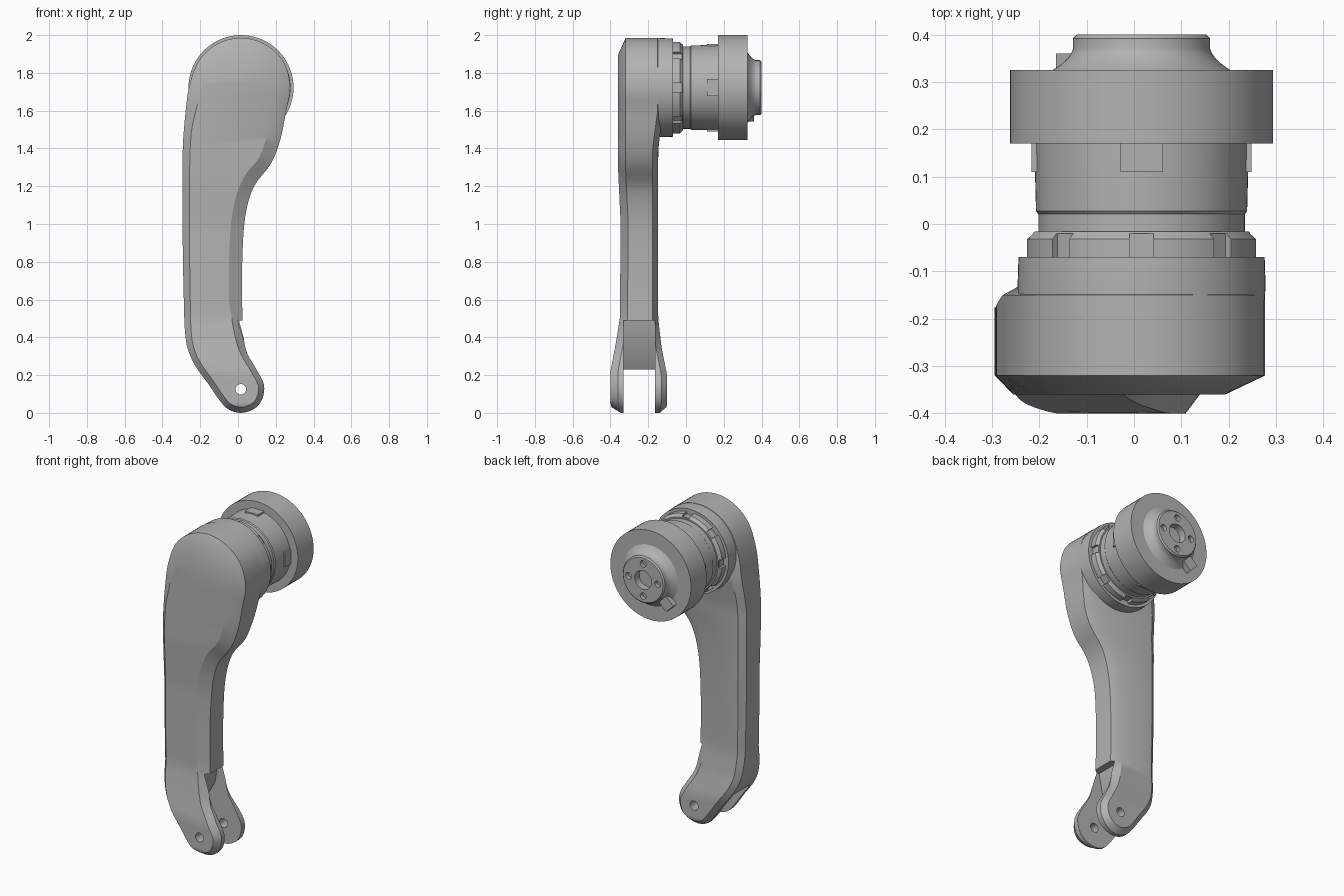
import bpy, bmesh, math
from mathutils import Matrix, Vector

if "Cube" in bpy.data.objects:
    bpy.data.objects.remove(bpy.data.objects["Cube"], do_unlink=True)

grey = bpy.data.materials.new("mid grey")
grey.use_nodes = True
grey.diffuse_color = (0.45, 0.45, 0.45, 1)
grey.node_tree.nodes["Principled BSDF"].inputs["Base Color"].default_value = grey.diffuse_color

AXIS = Vector((0.016, 0, 1.722))   # motor axis, running along y
PIN = Vector((0.015, 0, 0.125))    # pivot hole in the fork


def finish(bm, name):
    bmesh.ops.recalc_face_normals(bm, faces=bm.faces)
    mesh = bpy.data.meshes.new(name)
    bm.to_mesh(mesh)
    bm.free()
    obj = bpy.data.objects.new(name, mesh)
    bpy.context.collection.objects.link(obj)
    mesh.materials.append(grey)
    return obj


def activate(obj):
    bpy.ops.object.select_all(action='DESELECT')
    obj.select_set(True)
    bpy.context.view_layer.objects.active = obj


def shade(obj):
    activate(obj)
    bpy.ops.object.shade_smooth_by_angle(angle=math.radians(28))


def cut(obj, cutter):
    activate(obj)
    mod = obj.modifiers.new("cut", 'BOOLEAN')
    mod.operation, mod.solver, mod.object = 'DIFFERENCE', 'EXACT', cutter
    bpy.ops.object.modifier_apply(modifier=mod.name)
    bpy.data.objects.remove(cutter, do_unlink=True)


def lathe(name, profile, segments=72):
    """Closed solid of revolution about the motor axis from (y, radius) pairs."""
    bm = bmesh.new()
    rings = []
    for y, r in profile:
        angles = [math.tau * k / segments for k in range(segments)]
        rings.append([bm.verts.new(AXIS + Vector((r * math.cos(a), y, r * math.sin(a))))
                      for a in angles])
    for a, b in zip(rings, rings[1:]):
        for k in range(segments):
            n = (k + 1) % segments
            bm.faces.new((a[k], a[n], b[n], b[k]))
    bm.faces.new(rings[0])
    bm.faces.new(rings[-1])
    return finish(bm, name)


def add_rod(bm, centre, radius, length, segments=32):
    place = Matrix.Translation(centre) @ Matrix.Rotation(math.pi / 2, 4, 'X')
    bmesh.ops.create_cone(bm, cap_ends=True, segments=segments, radius1=radius,
                          radius2=radius, depth=length, matrix=place)


def add_radial_box(bm, angle, radius, y, size):
    """Box centred at a radius from the motor axis, its z pointing outwards."""
    place = (Matrix.Translation(AXIS) @ Matrix.Rotation(angle, 4, 'Y')
             @ Matrix.Translation((0, y, radius)) @ Matrix.Diagonal((*size, 1)))
    bmesh.ops.create_cube(bm, size=1, matrix=place)


def lookup(table, z):
    if z <= table[0][0]:
        return table[0][1]
    for (za, va), (zb, vb) in zip(table, table[1:]):
        if z <= zb:
            return va + (vb - va) * (z - za) / (zb - za)
    return table[-1][1]


# Arm outline: heights with the left and right edge at each height
heights = [0, .02, .07, .15, .24, .32, .42, .6, .85, 1.05, 1.2, 1.32, 1.45,
           1.6, 1.72, 1.84, 1.92, 1.97, 1.985]
low_x = [.015, -.053, -.1, -.155, -.22, -.26, -.28, -.287, -.292, -.294, -.294,
         -.294, -.29, -.277, -.26, -.221, -.159, -.073, .015]
high_x = [.015, .083, .127, .137, .092, .047, .028, .022, .024, .04, .085,
          .175, .225, .255, .277, .251, .189, .103, .015]
front_y = [(0, -.385), (.05, -.4), (.22, -.4), (.35, -.375), (.5, -.35),
           (1, -.346), (1.3, -.36)]
back_y = [(0, -.11), (.05, -.1), (.2, -.1), (.35, -.13), (.5, -.147),
          (1.4, -.147), (1.6, -.12)]
low_inset = [(0, .03), (1.5, .04), (1.9, .09)]
high_inset = [(.3, .03), (.6, .07), (1.3, .07), (1.9, .09)]

corners = [Vector(p) for p in zip(low_x, heights)]
corners += [Vector(p) for p in list(zip(high_x, heights))[-2:0:-1]]
STEPS = 4
outline = []
for i in range(len(corners)):
    p, q, r, s = (corners[(i + k) % len(corners)] for k in (-1, 0, 1, 2))
    for k in range(STEPS):
        t = k / STEPS
        outline.append(q + (r - p) * t / 2 + (2 * p - 5 * q + 4 * r - s) * t * t / 2
                       + (3 * q - p - 3 * r + s) * t ** 3 / 2)
total = len(outline)
half = total // 2

# Inner outline for the bevelled front and back
inner = []
for i, p in enumerate(outline):
    tangent = (outline[(i + 1) % total] - outline[i - 1]).normalized()
    amount = lookup(low_inset if i <= half else high_inset, p.y)
    inner.append(p + Vector((tangent.y, -tangent.x)) * amount)

bm = bmesh.new()
rings = []
for path, table, shift in ((inner, front_y, 0), (outline, front_y, .04),
                           (outline, back_y, -.03), (inner, back_y, 0)):
    rings.append([bm.verts.new((p.x, lookup(table, p.y) + shift, p.y)) for p in path])
for a, b in zip(rings, rings[1:]):
    for i in range(total):
        n = (i + 1) % total
        bm.faces.new((a[i], a[n], b[n], b[i]))
for ring in (rings[0], rings[-1]):
    for i in range(half):
        quad = [ring[i], ring[i + 1], ring[half * 2 - i - 1], ring[(total - i) % total]]
        bm.faces.new(list(dict.fromkeys(quad)))
arm = finish(bm, "arm")

# Fork slot with a shallow pocket above it
bm = bmesh.new()
slot_side = [(.4, -.1), (.4, .49), (-.02, .49), (-.045, .36), (-.12, .23),
             (-.5, .23), (-.5, -.1)]
face = bm.faces.new([bm.verts.new((x, -.33, z)) for x, z in slot_side])
extruded = bmesh.ops.extrude_face_region(bm, geom=[face])["geom"]
bmesh.ops.translate(bm, vec=(0, .165, 0),
                    verts=[v for v in extruded if isinstance(v, bmesh.types.BMVert)])
cut(arm, finish(bm, "slot_cutter"))

# Pivot hole
bm = bmesh.new()
add_rod(bm, PIN + Vector((0, -.25, 0)), .028, 1)
cut(arm, finish(bm, "pin_cutter"))
shade(arm)

# Motor mount boss on the back of the arm head
shade(lathe("mount_boss", [(-.25, .255), (-.13, .262), (-.07, .26)]))

# Notched clamp ring
clamp = lathe("clamp_ring", [(-.08, .243), (-.032, .243), (-.016, .226)])
bm = bmesh.new()
for k in range(8):
    add_radial_box(bm, math.tau * k / 8, .256, -.045, (.05, .05, .06))
cut(clamp, finish(bm, "notch_cutter"))
shade(clamp)

# Motor neck, body and large ring
shade(lathe("motor_neck", [(-.07, .218), (.03, .218)]))
shade(lathe("motor_body", [(.02, .217), (.027, .223), (.18, .227)]))
shade(lathe("outer_ring", [(.17, .278), (.325, .278)]))

# Flat pads around the body
bm = bmesh.new()
for k in range(4):
    add_radial_box(bm, math.tau * k / 4, .212, .145, (.09, .07, .04))
finish(bm, "body_pads")

# Flared hub with a centre bore and four screw holes
hub = lathe("hub", [(.31, .188), (.325, .188), (.337, .17), (.35, .156), (.362, .148),
                    (.37, .145), (.392, .145), (.4, .137)])
bm = bmesh.new()
add_rod(bm, AXIS + Vector((0, .4, 0)), .058, .09)
for k in range(4):
    a = math.tau * k / 4
    add_rod(bm, AXIS + Vector((.1 * math.cos(a), .4, .1 * math.sin(a))), .02, .05, 20)
cut(hub, finish(bm, "bore_cutter"))
shade(hub)

# Small cable block beside the hub
bm = bmesh.new()
add_radial_box(bm, math.radians(225), .185, .338, (.07, .045, .07))
finish(bm, "cable_block")
